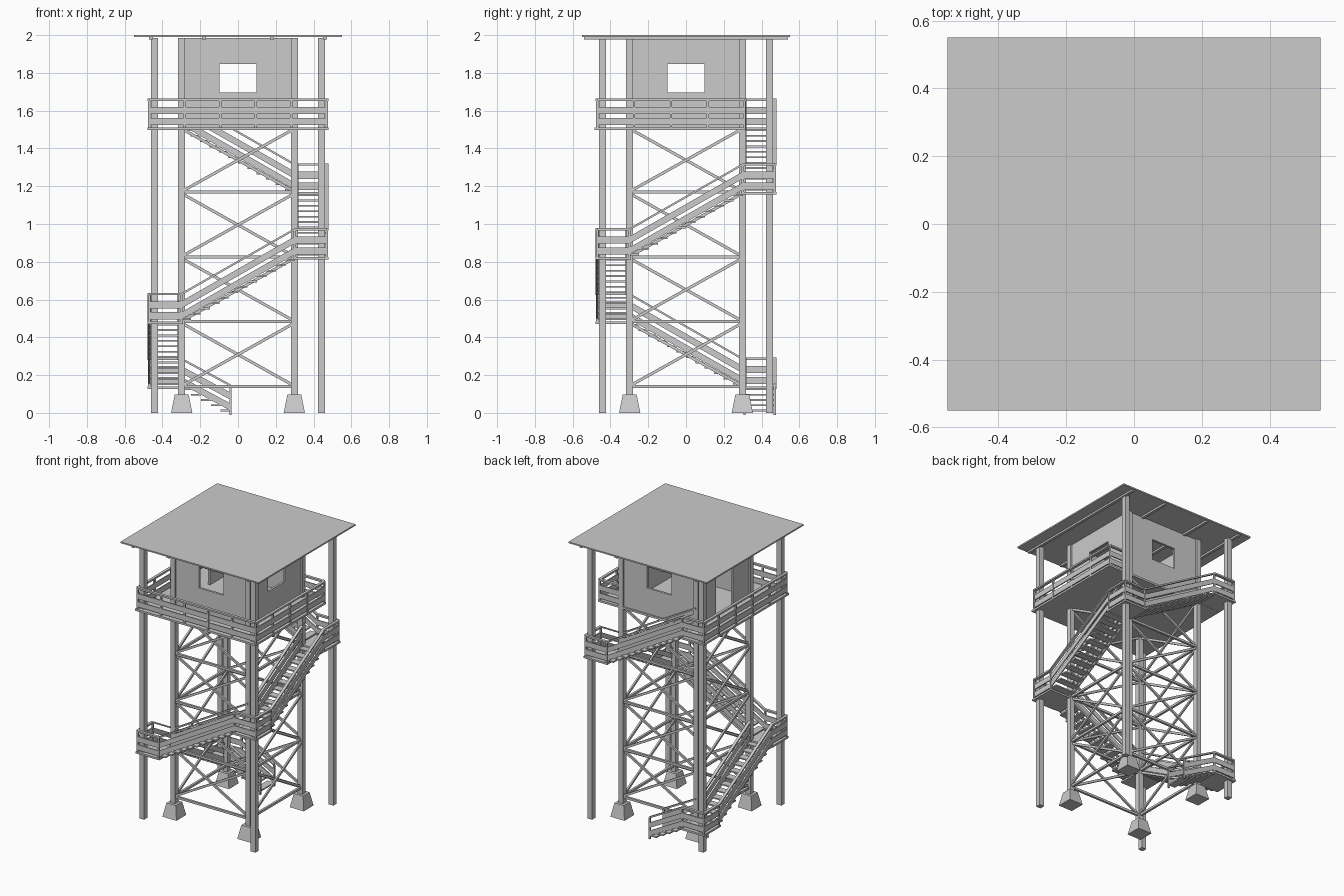
import bpy, bmesh, math
from mathutils import Vector, Matrix

if "Cube" in bpy.data.objects:
    bpy.data.objects.remove(bpy.data.objects["Cube"])


class Part:
    """Collects simple solids into one named object, each with a quarter-turn option."""

    def __init__(self, name):
        self.name, self.bm, self.turn = name, bmesh.new(), 0

    def hexa(self, bottom, top):
        m = Matrix.Rotation(self.turn * math.pi / 2, 3, 'Z')
        b = [self.bm.verts.new(m @ Vector(p)) for p in bottom]
        t = [self.bm.verts.new(m @ Vector(p)) for p in top]
        self.bm.faces.new(b[::-1])
        self.bm.faces.new(t)
        for i in range(4):
            j = (i + 1) % 4
            self.bm.faces.new((b[i], b[j], t[j], t[i]))

    def box(self, x0, x1, y0, y1, z0, z1):
        c = [(x0, y0), (x1, y0), (x1, y1), (x0, y1)]
        self.hexa([(x, y, z0) for x, y in c], [(x, y, z1) for x, y in c])

    def plank(self, p, q, lo, hi, w):
        """Upright board following p-q, from lo to hi above that line."""
        p, q = Vector(p), Vector(q)
        d = (q - p).xy.normalized() * w / 2
        s = Vector((d.y, -d.x, 0))
        c = [p + s, q + s, q - s, p - s]
        self.hexa([v + Vector((0, 0, lo)) for v in c], [v + Vector((0, 0, hi)) for v in c])

    def done(self):
        bmesh.ops.recalc_face_normals(self.bm, faces=self.bm.faces)
        me = bpy.data.meshes.new(self.name)
        self.bm.to_mesh(me)
        self.bm.free()
        bpy.context.collection.objects.link(bpy.data.objects.new(self.name, me))


RISE = 0.343
LEVELS = [0.14 + RISE * i for i in range(5)]
TOP = LEVELS[4]
IN, OUT = 0.3, 0.475

# legs, outer posts and tapered footings
legs, posts, feet = Part("inner_legs"), Part("outer_posts"), Part("footings")
for sx in (-1, 1):
    for sy in (-1, 1):
        x, y, h = sx * 0.298, sy * 0.298, 0.0185
        legs.box(x - h, x + h, y - h, y + h, 0.09, 1.985)
        X, Y = sx * 0.443, sy * 0.443
        posts.box(X - h, X + h, Y - h, Y + h, 0, 1.985)
        sq = [(-1, -1), (1, -1), (1, 1), (-1, 1)]
        feet.hexa([(x + a * 0.056, y + b * 0.056, 0) for a, b in sq],
                  [(x + a * 0.037, y + b * 0.037, 0.097) for a, b in sq])
for p in (legs, posts, feet):
    p.done()

# cross bracing on the four faces
brace = Part("cross_braces")
for k in range(4):
    brace.turn = k
    for i in range(4):
        z = LEVELS[i]
        a, b = -0.285, 0.285
        brace.plank((a, -0.298, z), (b, -0.298, z), -0.008, 0.008, 0.016)
        brace.plank((a, -0.304, z + 0.01), (b, -0.304, z + RISE - 0.015), -0.009, 0.009, 0.012)
        brace.plank((a, -0.292, z + RISE - 0.015), (b, -0.292, z + 0.01), -0.009, 0.009, 0.012)
brace.done()

# railing, stairs and landings
rails, treads, landings = Part("railings"), Part("stair_treads"), Part("landings")


def railing(p, q, n_posts=2):
    for lo, hi, w in ((0.012, 0.05, 0.008), (0.07, 0.108, 0.008), (0.14, 0.152, 0.02)):
        rails.plank(p, q, lo, hi, w)
    p, q = Vector(p), Vector(q)
    d = (q - p).xy.normalized() * 0.006
    for i in range(n_posts):
        c = p.lerp(q, i / (n_posts - 1))
        e = Vector((d.x, d.y, 0))
        rails.plank(c - e, c + e, -0.01, 0.142, 0.012)


def flight(turn, x0, z0, z1, n):
    rails.turn = treads.turn = turn
    for y in (-OUT + 0.005, -0.31):
        railing((x0, y, z0), (IN, y, z1))
    for i in range(n):
        x = x0 + (IN - x0) * (i + 0.5) / n
        z = z0 + (z1 - z0) * (i + 0.5) / n
        treads.box(x - 0.026, x + 0.026, -OUT + 0.008, -0.312, z - 0.006, z + 0.003)


def landing(turn, z):
    rails.turn = landings.turn = turn
    landings.box(-0.48, -0.29, -0.48, -0.29, z - 0.013, z)
    e = OUT - 0.005
    railing((-IN, -e, z), (-e, -e, z))
    railing((-e, -e, z), (-e, -IN, z))


flight(2, 0.04, 0.0, LEVELS[0], 5)
for i in range(4):
    flight(i - 1, -IN, LEVELS[i], LEVELS[i + 1], 12)
for i in range(5):
    landing(i - 1, LEVELS[i])

# upper deck with railing on its open sides
landings.turn = rails.turn = 0
landings.box(-0.48, 0.48, -0.485, 0.315, TOP - 0.014, TOP)
e = OUT - 0.005
railing((-e, IN, TOP), (-e, -e, TOP), 5)
railing((-e, -e, TOP), (e, -e, TOP), 6)
railing((e, -e, TOP), (e, 0.31, TOP), 5)
railing((e, 0.31, TOP), (0.31, 0.31, TOP))
for p in (rails, treads, landings):
    p.done()

# cabin walls: windows on three sides, a doorway on the left side
walls = Part("cabin_walls")
for k in range(4):
    walls.turn = k
    sill = TOP if k == 3 else 1.695
    y0, y1 = -0.305, -0.29
    walls.box(-0.29, -0.097, y0, y1, TOP, 1.985)
    walls.box(0.097, 0.29, y0, y1, TOP, 1.985)
    walls.box(-0.097, 0.097, y0, y1, 1.847, 1.985)
    if sill > TOP:
        walls.box(-0.097, 0.097, y0, y1, TOP, sill)
walls.done()

# flat roof and its rafters
roof = Part("roof")
roof.box(-0.55, 0.55, -0.55, 0.55, 1.99, 2.0)
roof.done()
rafters = Part("rafters")
for x in (-0.46, -0.18, 0.18, 0.46):
    rafters.box(x - 0.01, x + 0.01, -0.54, 0.54, 1.977, 1.992)
rafters.done()
